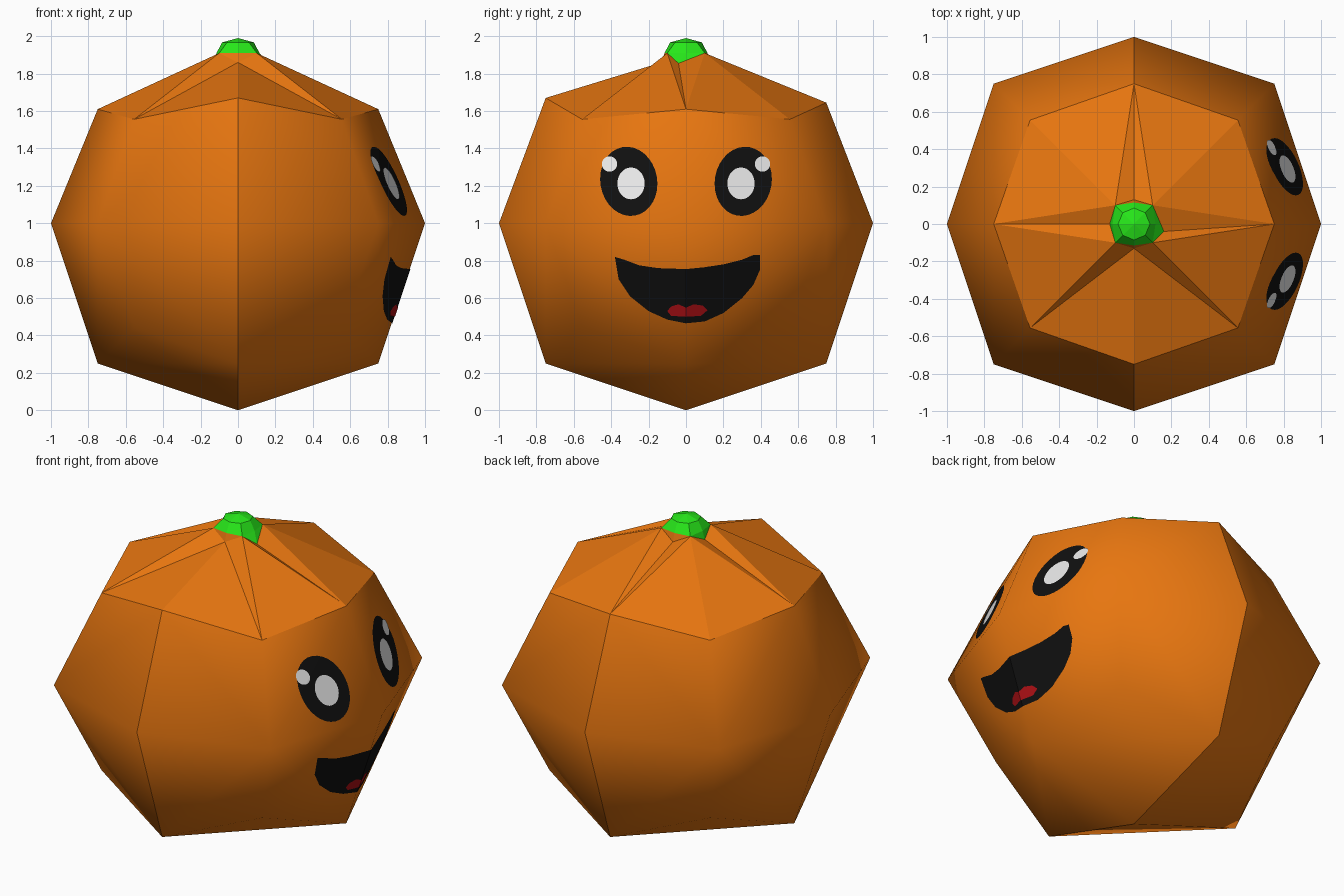
import bpy, bmesh, math
from mathutils import Vector
from mathutils.bvhtree import BVHTree

if "Cube" in bpy.data.objects:
    bpy.data.objects.remove(bpy.data.objects["Cube"])


def mat(name, r, g, b):
    m = bpy.data.materials.new(name)
    m.diffuse_color = (r, g, b, 1)
    m.use_nodes = True
    m.node_tree.nodes["Principled BSDF"].inputs["Base Color"].default_value = m.diffuse_color
    return m


ORANGE = mat("orange", 0.8, 0.18, 0.005)
GREEN = mat("green", 0.02, 0.8, 0.01)
BLACK = mat("black", 0.005, 0.005, 0.005)
WHITE = mat("white", 0.85, 0.85, 0.85)
RED = mat("red", 0.4, 0.005, 0.007)


def finish(bm, name, *mats):
    me = bpy.data.meshes.new(name)
    bm.to_mesh(me)
    for m in mats:
        me.materials.append(m)
    ob = bpy.data.objects.new(name, me)
    bpy.context.collection.objects.link(ob)
    return ob


def octagon(mid, corner, z_mid, z_corner):
    """Eight points from +x anticlockwise: even = axis points, odd = corners."""
    pts = []
    for i in range(8):
        a = i * math.pi / 4
        if i % 2:
            pts.append(Vector((math.copysign(corner, math.cos(a)),
                               math.copysign(corner, math.sin(a)), z_corner)))
        else:
            pts.append(Vector((mid * round(math.cos(a)), mid * round(math.sin(a)), z_mid)))
    return pts


C = 5 / 9
rim = octagon(0.75, C, 1.61, 1 + C)
rim[2].z, rim[6].z = 1.645, 1.67
neck = octagon(0.13, 0.1, 1.86, 1.91)      # where the stem leaves the body
neck[0] = Vector((0.16, -0.04, 1.855))

# Body: hull of a rounded cube, open at the rim
bm = bmesh.new()
rim_v = [bm.verts.new(p) for p in rim]
for p in octagon(1, 0.75, 1, 1) + octagon(0.75, C, 0.25, 1 - C) + [Vector((0, 0, 0))]:
    bm.verts.new(p)
bmesh.ops.convex_hull(bm, input=bm.verts[:])
bmesh.ops.delete(bm, geom=[f for f in bm.faces if all(v in rim_v for v in f.verts)],
                 context='FACES_ONLY')
inner = [e for e in bm.edges if not e.link_faces]
bmesh.ops.delete(bm, geom=inner, context='EDGES')
for f in bm.faces:
    f.smooth = True
# Sharp seam between the left and right halves
for e in bm.edges:
    if all(abs(v.co.x) < 1e-4 for v in e.verts) or all(v in rim_v for v in e.verts):
        e.smooth = False
# Flat faceted shoulder from the rim up to the stem
neck_v = [bm.verts.new(p) for p in neck]
for i in range(8):
    j = (i + 1) % 8
    mid, cor = (i, j) if i % 2 == 0 else (j, i)
    if mid == 6:
        tris = [(rim_v[i], rim_v[j], neck_v[mid]), (rim_v[cor], neck_v[i], neck_v[j])]
    else:
        tris = [(rim_v[i], rim_v[j], neck_v[cor]), (rim_v[mid], neck_v[i], neck_v[j])]
    for t in tris:
        f = bm.faces.new(t)
        f.normal_update()
        if f.normal.z < 0:
            f.normal_flip()
bmesh.ops.recalc_face_normals(bm, faces=bm.faces[:])
if max(bm.faces, key=lambda f: f.calc_center_median().z).normal.z < 0:
    bmesh.ops.reverse_faces(bm, faces=bm.faces[:])
surface = BVHTree.FromBMesh(bm)
finish(bm, "body", ORANGE)
bm.free()

# Stem: stacked rings, with the small front and back flaps left orange
bm = bmesh.new()
rings = [[bm.verts.new(p) for p in r] for r in
         (neck, octagon(0.115, 0.1, 1.91, 1.91), octagon(0.085, 0.06, 1.967, 1.965))]
for k in range(2):
    for i in range(8):
        j = (i + 1) % 8
        f = bm.faces.new((rings[k][i], rings[k][j], rings[k + 1][j], rings[k + 1][i]))
        if k == 0 and (i in (1, 2, 5, 6)):
            f.material_index = 1
tip = bm.verts.new((0, 0, 1.99))
for i in range(8):
    bm.faces.new((rings[2][i], rings[2][(i + 1) % 8], tip))
bmesh.ops.remove_doubles(bm, verts=bm.verts[:], dist=1e-4)
finish(bm, "stem", GREEN, ORANGE)
bm.free()


# Painted features: outlines cut along the body creases, then laid on the surface
def decal(name, outline, material, lift):
    bm = bmesh.new()
    bm.faces.new([bm.verts.new((0, y, z)) for y, z in outline])
    bmesh.ops.triangulate(bm, faces=bm.faces[:])
    creases = [((0, 0), (1, 0)), ((0, 1), (0, 1))]
    for s in (-1, 1):
        creases += [((0.75 * s, 1), (0.61 * s, 0.75)), ((0.75 * s, 1), (0.75 * s, -0.75))]
    for (py, pz), (ny, nz) in creases:
        bmesh.ops.bisect_plane(bm, geom=bm.verts[:] + bm.edges[:] + bm.faces[:],
                               plane_co=(0, py, pz), plane_no=(0, ny, nz), dist=1e-5)
    for v in bm.verts:
        hit = surface.ray_cast(Vector((5, v.co.y, v.co.z)), Vector((-1, 0, 0)))
        v.co.x = hit[0].x + lift
    bm.normal_update()
    for f in bm.faces:
        if f.normal.x < 0:
            f.normal_flip()
    finish(bm, name, material)
    bm.free()


def ellipse(cy, cz, ry, rz, tilt=0, n=32):
    pts = []
    for i in range(n):
        a = 2 * math.pi * i / n
        y, z = ry * math.cos(a), rz * math.sin(a)
        pts.append((cy + y * math.cos(tilt) - z * math.sin(tilt),
                    cz + y * math.sin(tilt) + z * math.cos(tilt)))
    return pts


for side, s in (("left", -1), ("right", 1)):
    decal(side + "_eye", ellipse(0.306 * s, 1.224, 0.152, 0.186, -0.18 * s), BLACK, 0.003)
    decal(side + "_pupil", ellipse(0.294 * s, 1.213, 0.073, 0.085), WHITE, 0.006)
    decal(side + "_eye_highlight", ellipse(0.409 * s, 1.317, 0.041, 0.041), WHITE, 0.006)

decal("mouth", [(-0.38, 0.82), (-0.33, 0.805), (-0.25, 0.775), (-0.15, 0.76), (0, 0.755),
                (0.1, 0.765), (0.2, 0.78), (0.3, 0.805), (0.36, 0.83), (0.395, 0.83),
                (0.395, 0.75), (0.36, 0.67), (0.3, 0.6), (0.2, 0.52), (0.1, 0.475),
                (0, 0.465), (-0.1, 0.485), (-0.2, 0.53), (-0.3, 0.61), (-0.36, 0.7)],
      BLACK, 0.003)
decal("tongue", [(-0.1, 0.53), (-0.08, 0.555), (-0.04, 0.567), (0, 0.548), (0.04, 0.567),
                 (0.09, 0.56), (0.115, 0.535), (0.08, 0.505), (0, 0.5), (-0.08, 0.505)],
      RED, 0.006)
